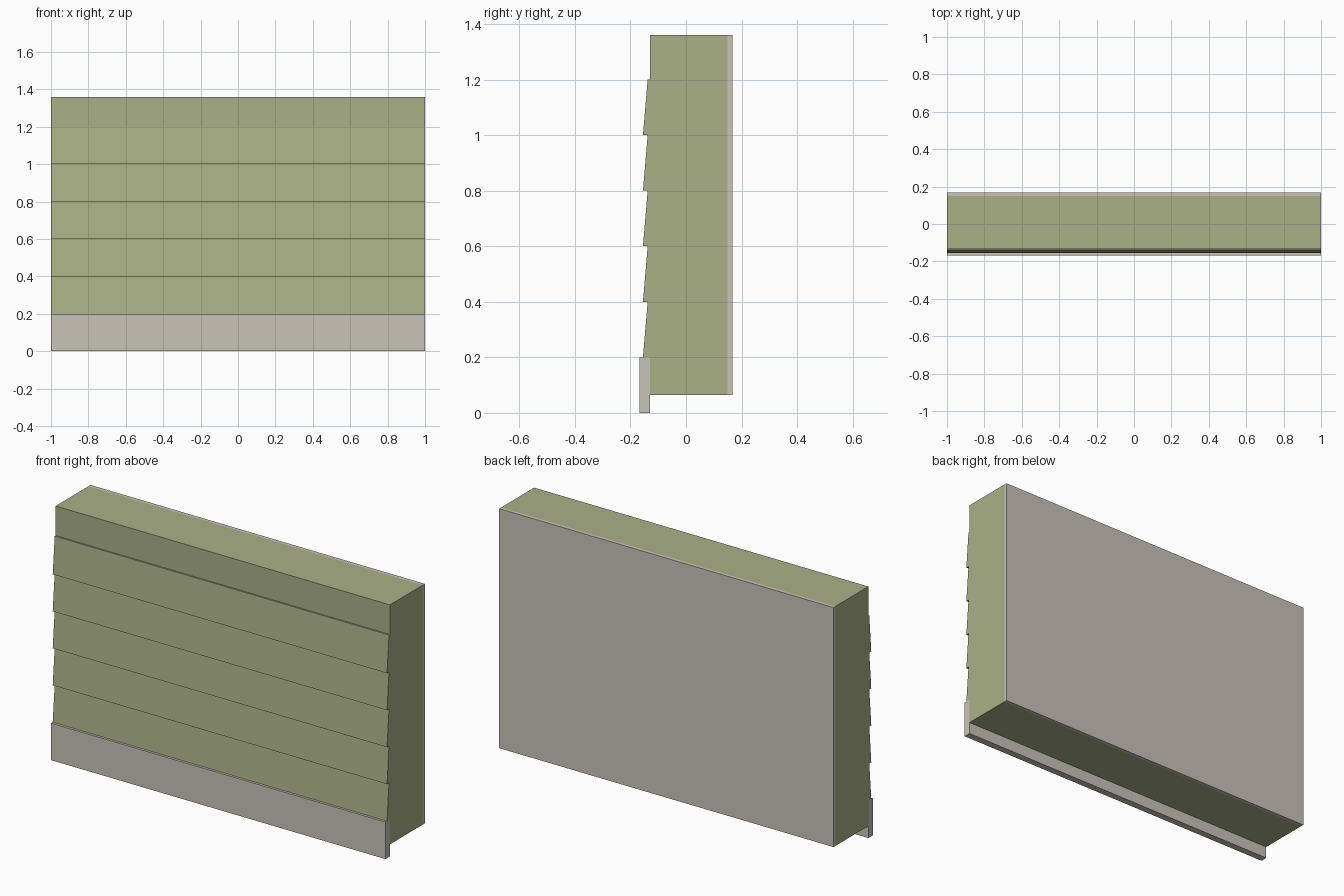
import bpy, bmesh

if "Cube" in bpy.data.objects:
    bpy.data.objects.remove(bpy.data.objects["Cube"])


def material(name, rgb):
    m = bpy.data.materials.new(name)
    m.diffuse_color = (*rgb, 1)
    m.use_nodes = True
    m.node_tree.nodes["Principled BSDF"].inputs["Base Color"].default_value = m.diffuse_color
    return m


green = material("sage green", (0.402, 0.434, 0.242))
beige = material("warm beige", (0.584, 0.552, 0.491))


def extrude_x(name, profile, mat, half=1.0):
    """Solid running along x from a (y, z) profile."""
    bm = bmesh.new()
    face = bm.faces.new([bm.verts.new((-half, y, z)) for y, z in profile])
    res = bmesh.ops.extrude_face_region(bm, geom=[face])
    verts = [v for v in res["geom"] if isinstance(v, bmesh.types.BMVert)]
    bmesh.ops.translate(bm, verts=verts, vec=(2 * half, 0, 0))
    bmesh.ops.recalc_face_normals(bm, faces=bm.faces[:])
    me = bpy.data.meshes.new(name)
    bm.to_mesh(me)
    bm.free()
    me.materials.append(mat)
    ob = bpy.data.objects.new(name, me)
    bpy.context.collection.objects.link(ob)
    return ob


def slab(name, y0, y1, z0, z1, mat):
    return extrude_x(name, [(y0, z0), (y1, z0), (y1, z1), (y0, z1)], mat)


WALL_FRONT, WALL_BACK = -0.13, 0.15
BOTTOM, TOP = 0.065, 1.36
BOARD = 0.2

# Wall core with five lapped boards stepping up its front
profile = [(WALL_BACK, TOP), (WALL_BACK, BOTTOM), (WALL_FRONT, BOTTOM), (WALL_FRONT, BOARD)]
for i in range(1, 6):
    profile += [(-0.155, BOARD * i), (-0.138, BOARD * (i + 1))]
profile += [(WALL_FRONT, BOARD * 6), (WALL_FRONT, TOP)]
extrude_x("clapboard_wall", profile, green)

# Inner lining on the back
slab("back_panel", WALL_BACK, 0.168, BOTTOM, TOP, beige)

# Skirting board along the foot of the front
slab("base_board", -0.168, WALL_FRONT, 0.0, BOARD, beige)
